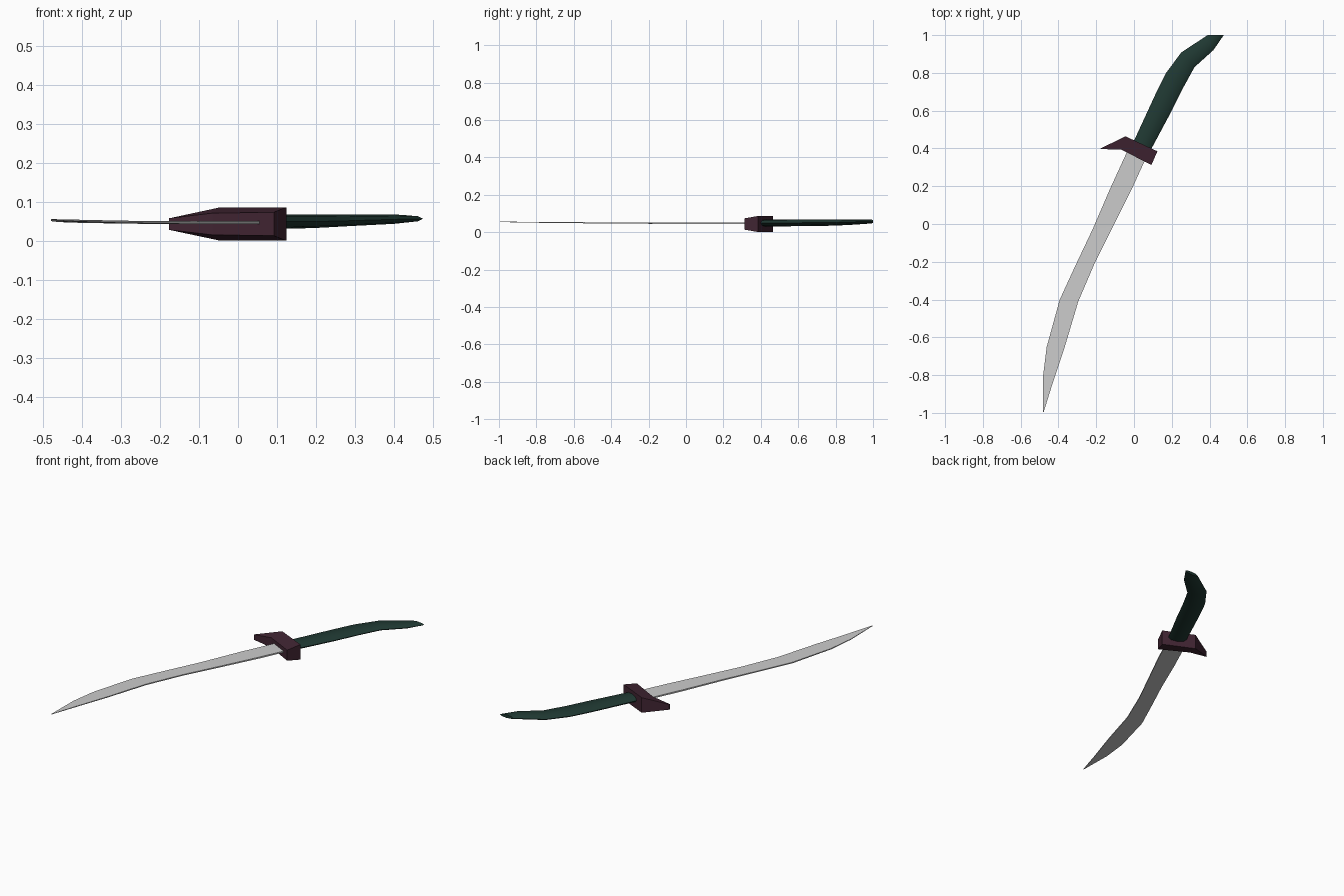
import bpy, bmesh
from math import sin, cos, tau
from mathutils import Vector

if "Cube" in bpy.data.objects:
    bpy.data.objects.remove(bpy.data.objects["Cube"])


def material(name, rgb):
    m = bpy.data.materials.new(name)
    m.diffuse_color = (*rgb, 1)
    m.use_nodes = True
    m.node_tree.nodes["Principled BSDF"].inputs["Base Color"].default_value = m.diffuse_color
    return m


def loft(name, rings, mat=None):
    """Bridge equal-sized rings of points and cap both ends."""
    bm = bmesh.new()
    loops = [[bm.verts.new(p) for p in ring] for ring in rings]
    n = len(loops[0])
    for a, b in zip(loops, loops[1:]):
        for i in range(n):
            j = (i + 1) % n
            bm.faces.new((a[i], a[j], b[j], b[i]))
    bm.faces.new(loops[0])
    bm.faces.new(loops[-1])
    bmesh.ops.remove_doubles(bm, verts=bm.verts, dist=0.0002)
    bmesh.ops.recalc_face_normals(bm, faces=bm.faces)
    me = bpy.data.meshes.new(name)
    bm.to_mesh(me)
    bm.free()
    ob = bpy.data.objects.new(name, me)
    bpy.context.collection.objects.link(ob)
    if mat:
        me.materials.append(mat)
    return ob


green = material("grip_green", (0.014, 0.04, 0.032))
maroon = material("guard_maroon", (0.052, 0.018, 0.032))

# Curved blade: left edge, right edge, middle height, half thickness
blade = [
    ((-0.015, 0.43), (0.08, 0.385), 0.047, 0.004),
    ((-0.125, 0.19), (-0.005, 0.20), 0.047, 0.004),
    ((-0.22, -0.03), (-0.11, -0.01), 0.047, 0.0035),
    ((-0.31, -0.22), (-0.205, -0.20), 0.048, 0.003),
    ((-0.393, -0.40), (-0.295, -0.41), 0.049, 0.003),
    ((-0.462, -0.65), (-0.365, -0.645), 0.051, 0.0025),
    ((-0.481, -0.80), (-0.433, -0.85), 0.053, 0.002),
    ((-0.481, -0.995), (-0.478, -0.995), 0.055, 0.001),
]
loft("blade", [[(*l, z - t), (*r, z - t), (*r, z + t), (*l, z + t)]
               for l, r, z, t in blade])

# Eight-sided curved grip
grip = [
    ((-0.005, 0.43), (0.085, 0.385), 0.049, 0.0185),
    ((0.115, 0.69), (0.20, 0.60), 0.050, 0.018),
    ((0.17, 0.80), (0.257, 0.715), 0.051, 0.017),
    ((0.25, 0.908), (0.32, 0.83), 0.053, 0.015),
    ((0.385, 0.997), (0.42, 0.92), 0.056, 0.012),
    ((0.39, 1.0), (0.475, 1.0), 0.057, 0.009),
]
rings = []
for l, r, z, h in grip:
    l, r = Vector((*l, z)), Vector((*r, z))
    mid, half = (l + r) / 2, (r - l) / 2
    rings.append([mid + half * cos(tau * i / 8) + Vector((0, 0, h * sin(tau * i / 8)))
                  for i in range(8)])
handle = loft("grip", rings, green)
bpy.context.view_layer.objects.active = handle
handle.select_set(True)
bpy.ops.object.shade_smooth_by_angle(angle=0.8)

# Guard: front and back edge of each station, tapering to a point on the left
guard = [
    ((-0.177, 0.397), (-0.175, 0.401), 0.015, 0.015),
    ((-0.065, 0.393), (-0.045, 0.464), 0.028, 0.043),
    ((0.092, 0.312), (0.124, 0.385), 0.030, 0.043),
]
ZM = 0.0435
loft("guard", [[(*f, ZM - hf), (*b, ZM - hb), (*b, ZM + hb), (*f, ZM + hf)]
               for f, b, hf, hb in guard], maroon)
